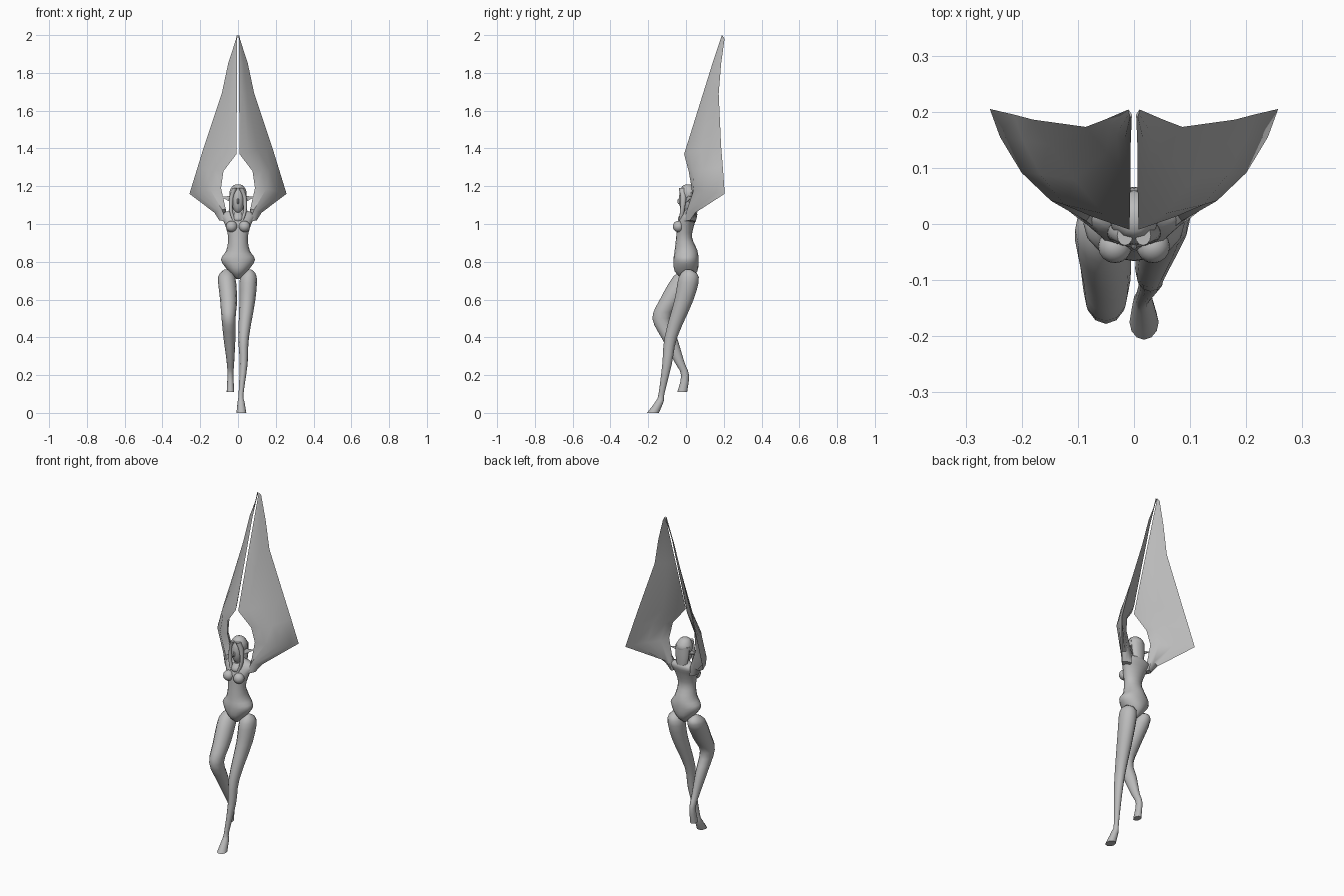
import bpy, bmesh, math
from mathutils import Vector

default_cube = bpy.data.objects.get("Cube")
if default_cube:
    bpy.data.objects.remove(default_cube)

# One plain grey for the whole figure
colour = (0.5, 0.5, 0.5, 1)
grey = bpy.data.materials.new("stone_grey")
grey.use_nodes = True
grey.diffuse_color = colour
grey.node_tree.nodes["Principled BSDF"].inputs["Base Color"].default_value = colour


def finish(bm, name):
    """Turn the bmesh into a named, smooth shaded object."""
    bmesh.ops.recalc_face_normals(bm, faces=bm.faces)
    mesh = bpy.data.meshes.new(name)
    bm.to_mesh(mesh)
    bm.free()
    mesh.materials.append(grey)
    part = bpy.data.objects.new(name, mesh)
    bpy.context.collection.objects.link(part)
    bpy.ops.object.select_all(action="DESELECT")
    part.select_set(True)
    bpy.context.view_layer.objects.active = part
    bpy.ops.object.shade_smooth_by_angle(angle=math.radians(45))


def skin(name, loops):
    """Join closed loops of points into a capped solid."""
    bm = bmesh.new()
    rows = [[bm.verts.new(point) for point in loop] for loop in loops]
    count = len(rows[0])
    for low, high in zip(rows, rows[1:]):
        for i in range(count):
            j = (i + 1) % count
            bm.faces.new((low[i], low[j], high[j], high[i]))
    bm.faces.new(rows[0])
    bm.faces.new(rows[-1])
    finish(bm, name)


def flowing(keys, steps=3):
    """Run a smooth curve through the key rings."""
    keys = [Vector(key) for key in keys]
    padded = [keys[0]] + keys + [keys[-1]]
    rings = []
    for before, start, end, after in zip(padded, padded[1:], padded[2:], padded[3:]):
        for step in range(steps):
            t = step / steps
            pull_in, pull_out = (end - before) / 2, (after - start) / 2
            ease = t * t * (3 - 2 * t)
            rings.append(start.lerp(end, ease) + pull_in * t * (1 - t) ** 2
                         - pull_out * t * t * (1 - t))
    return rings + [keys[-1]]


def loft(name, keys, sides=12):
    """Key rings are x, y, z, half width, half depth."""
    turns = [math.tau * i / sides for i in range(sides)]
    skin(name, [[(x + wide * math.cos(turn), y + deep * math.sin(turn), z) for turn in turns]
                for x, y, z, wide, deep in flowing(keys)])


def limb(name, keys, depth):
    """A loft whose depth stays in proportion to its width."""
    loft(name, [(x, y, z, wide, wide * depth) for x, y, z, wide in keys])


def ball(name, centre, radii):
    bm = bmesh.new()
    bmesh.ops.create_uvsphere(bm, u_segments=16, v_segments=10, radius=1)
    bmesh.ops.scale(bm, vec=radii, verts=bm.verts)
    bmesh.ops.translate(bm, vec=centre, verts=bm.verts)
    finish(bm, name)


def wing_loop(inner, outer, side):
    """Cross-section of the arm and wing, thick at the arm and thin at the rim."""
    a, b = Vector(inner), Vector(outer)
    along = b - a
    normal = Vector((along.y, -along.x, 0)).normalized()
    arm = 0.03 * max(0, 2 - a.z) ** 2 + 0.002
    ridge = 0.02 * max(0, 1 - 5 * abs(a.z - 1.2))
    fractions = (0.2, 0.5, 0.8)
    front, back = [], []
    for f in fractions:
        middle = a + along * f + normal * ridge * math.sin(math.pi * f)
        half = normal * arm * (1.1 - f * f)
        front.append(middle + half)
        back.append(middle - half)
    return [(side * p.x, p.y, p.z) for p in [a, *front, b, *reversed(back)]]


# Torso, pointed below and separate from the legs
loft("torso", [
    (0, 0, .71, .01, .02),
    (0, 0, .75, .05, .06),
    (0, 0, .81, .09, .066),
    (0, 0, .86, .062, .06),
    (0, -.01, .93, .052, .042),
    (0, 0, 1, .07, .045),
    (0, .02, 1.05, .09, .04),
    (0, .02, 1.08, .03, .025),
    (0, .01, 1.12, .02, .02)], sides=16)

# Straight leg on the left, with a pointed foot
limb("straight_leg", [
    (.06, .01, .76, .01),
    (.055, .015, .72, .044),
    (.05, -.01, .6, .042),
    (.03, -.08, .4, .028),
    (.03, -.1, .26, .021),
    (.016, -.13, .1, .013),
    (.016, -.14, .06, .018),
    (.018, -.175, 0, .026)], depth=1.2)

# Bent leg on the right, knee forward and foot behind
limb("bent_leg", [
    (-.06, 0, .76, .01),
    (-.06, -.01, .72, .045),
    (-.05, -.08, .6, .045),
    (-.05, -.13, .5, .037),
    (-.045, -.085, .39, .031),
    (-.04, -.035, .27, .02),
    (-.04, -.005, .2, .016),
    (-.04, -.02, .11, .02)], depth=1.3)

# Head, hair and collar
ball("face", (0, 0, 1.13), (.034, .038, .075))
ball("nose", (0, -.036, 1.12), (.006, .01, .016))
loft("hair_cap", [
    (0, .015, 1.14, .044, .04),
    (0, .015, 1.17, .045, .045),
    (0, .01, 1.2, .03, .03),
    (0, .01, 1.21, .01, .01)])
loft("hair_back", [
    (0, .04, 1.03, .026, .015),
    (0, .035, 1.1, .04, .024),
    (0, .03, 1.17, .044, .028)])
limb("collar", [
    (0, -.02, 1.01, .015),
    (0, -.01, 1.03, .033),
    (0, 0, 1.06, .022)], depth=1)

# Inner and outer edges of one wing, from shoulder to tip
wing_spans = [
    ((.05, .02, 1.01), (.1, .02, 1.02)),
    ((.065, .035, 1.08), (.125, .05, 1.06)),
    ((.09, .03, 1.19), (.257, .205, 1.16)),
    ((.077, .014, 1.28), (.214, .195, 1.3)),
    ((.008, -.01, 1.37), (.18, .186, 1.41)),
    ((.006, .09, 1.69), (.086, .173, 1.69)),
    ((.006, .14, 1.85), (.052, .186, 1.85)),
    ((.004, .19, 2), (.01, .204, 1.98))]

for label, side in (("left", 1), ("right", -1)):
    ball(label + "_breast", (side * .034, -.04, .987), (.03, .03, .03))

    # Hair lock beside the face
    limb(label + "_hair_lock", [
        (side * .02, -.028, 1.015, .008),
        (side * .037, -.02, 1.07, .009),
        (side * .034, -.014, 1.14, .012),
        (side * .016, -.02, 1.19, .014)], depth=1.3)

    # Long pointed ear, narrowing outwards
    ear_root, ear_tip = Vector((side * .03, 0, 1.13)), Vector((side * .086, .03, 1.143))
    triangle = [Vector((0, -.004, -.02)), Vector((0, .01, -.01)), Vector((0, .004, .02))]
    skin(label + "_ear", [[ear_root + corner for corner in triangle],
                          [ear_tip + corner * 0.05 for corner in triangle]])

    # Raised arm spreading into a wing
    skin(label + "_wing_arm", [wing_loop(inner, outer, side) for inner, outer in wing_spans])
